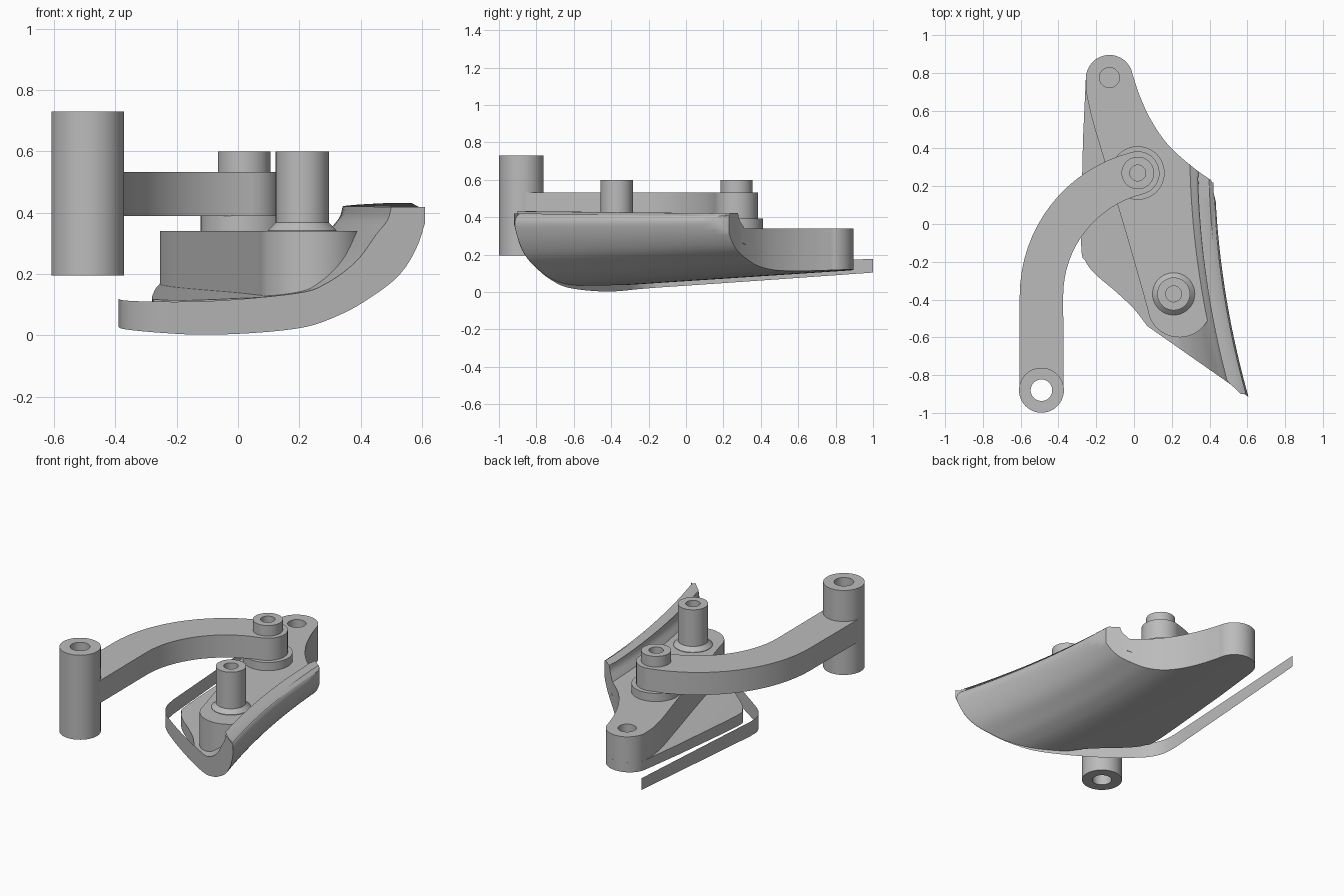
import bpy, bmesh, math
from mathutils import Vector

if "Cube" in bpy.data.objects:
    bpy.data.objects.remove(bpy.data.objects["Cube"])

grey = bpy.data.materials.new("plain grey")
grey.use_nodes = True
grey.diffuse_color = (0.5, 0.5, 0.5, 1)
grey.node_tree.nodes["Principled BSDF"].inputs["Base Color"].default_value = grey.diffuse_color


def make(name, verts, faces, recalc=True):
    mesh = bpy.data.meshes.new(name)
    mesh.from_pydata(verts, [], faces)
    bm = bmesh.new()
    bm.from_mesh(mesh)
    if recalc:
        bmesh.ops.recalc_face_normals(bm, faces=bm.faces)
    bm.to_mesh(mesh)
    bm.free()
    mesh.materials.append(grey)
    ob = bpy.data.objects.new(name, mesh)
    bpy.context.scene.collection.objects.link(ob)
    return ob


def prism(name, outline, bottom, top):
    """Upright solid; bottom is a height or a function of x and y."""
    n = len(outline)
    low = bottom if callable(bottom) else (lambda x, y: bottom)
    verts = [(x, y, low(x, y)) for x, y in outline] + [(x, y, top) for x, y in outline]
    sides = [(i, (i + 1) % n, n + (i + 1) % n, n + i) for i in range(n)]
    return make(name, verts, sides + [tuple(range(n)), tuple(range(n, 2 * n))])


def loft(name, rings, closed=True, caps=True):
    n = len(rings[0])
    verts = [p for r in rings for p in r]
    faces = [(k * n + i, k * n + (i + 1) % n, (k + 1) * n + (i + 1) % n, (k + 1) * n + i)
             for k in range(len(rings) - 1) for i in range(n if closed else n - 1)]
    if caps:
        faces += [tuple(range(n)), tuple(range(len(verts) - n, len(verts)))]
    return make(name, verts, faces)


def lathe(name, x, y, profile, caps=True, n=48):
    rings = [[(x + r * math.cos(2 * math.pi * i / n), y + r * math.sin(2 * math.pi * i / n), z)
              for i in range(n)] for r, z in profile]
    return loft(name, rings, caps=caps)


def arc(cx, cy, r, a, b, n=16):
    return [(cx + r * math.cos(math.radians(a + (b - a) * i / n)),
             cy + r * math.sin(math.radians(a + (b - a) * i / n))) for i in range(n + 1)]


def curve(points, n=6):
    """Smooth path through a few points."""
    p = [Vector(q) for q in points]
    p = [2 * p[0] - p[1]] + p + [2 * p[-1] - p[-2]]
    out = []
    for a, b, c, d in zip(p, p[1:], p[2:], p[3:]):
        for i in range(n):
            t = i / n
            out.append(0.5 * (2 * b + (c - a) * t + (2 * a - 5 * b + 4 * c - d) * t * t
                              + (3 * b - a - 3 * c + d) * t ** 3))
    return [tuple(q) for q in out + [p[-2]]]


def boolean(ob, cutter, kind):
    mod = ob.modifiers.new("cut", 'BOOLEAN')
    mod.operation, mod.object, mod.solver = kind, cutter, 'EXACT'
    bpy.context.view_layer.update()
    deps = bpy.context.evaluated_depsgraph_get()
    mesh = bpy.data.meshes.new_from_object(ob.evaluated_get(deps))
    ob.modifiers.clear()
    ob.data = mesh
    bpy.data.objects.remove(cutter)


# Curved shell surfaces: profiles measured inward from the bent side wall
rim_low = curve([(-1, .005), (-.85, .003), (-.6, 0), (-.345, .033), (-.22, .085),
                 (-.135, .145), (-.07, .205), (-.025, .28), (0, .37)])
skin = curve([(-1, .03), (-.85, .03), (-.6, .03), (-.345, .05), (-.22, .09),
              (-.135, .147), (-.07, .205), (-.025, .28), (0, .36), (-.008, .4), (-.03, .42)])
inner = curve([(-1, .1), (-.85, .1), (-.6, .11), (-.345, .145), (-.26, .18),
               (-.18, .25), (-.125, .335), (-.095, .38), (-.085, .42)])


def wall(y):
    return .44 - .08 * y + .11 * y * y


def tilt(z, y):
    return z + .07 * (y + .45) * (1 - z / .43)


def height(profile, x, y):
    u = x - wall(y)
    if u >= profile[-1][0]:
        return tilt(profile[-1][1], y)
    for (a, za), (b, zb) in zip(profile, profile[1:]):
        if a <= u <= b:
            return tilt(za + (zb - za) * (u - a) / (b - a), y)
    return tilt(profile[0][1], y)


# Shell: profile swept along the bent wall, trimmed to the plan outline
section = skin + inner[::-1]
rings = []
for k in range(31):
    y = -1.08 + 2.06 * k / 30
    rings.append([(wall(y) + u, y, tilt(z, y)) for u, z in section])
shell = loft("curved_shell", rings)
back_edge = curve([(.41, .23), (.3, .31), (.18, .42), (.09, .55), (.03, .68), (-.007, .79)])
plan = ([(.8, -1.051), (.8, .05), (.45, .05), (.425, .15)] + back_edge
        + arc(-.13, .77, .125, 10, 178)
        + curve([(-.27, .45), (-.28, -.1), (-.255, -.2), (-.2, -.27), (-.1, -.355),
                 (0, -.45), (.07, -.54)]))
boolean(shell, prism("trim", plan, -.5, 1), 'INTERSECT')

# Raised block on the shell, with a pin hole at the back
block_plan = ([(wall(y) - .08, y) for y in (-.43, -.3, -.15, 0, .12, .22)] + back_edge[1:]
              + arc(-.13, .77, .125, 10, 180)
              + curve([(-.25, .68), (-.22, .55), (-.17, .38), (-.03, -.09), (.075, -.46)], 4)
              + arc(.24, -.43, .17, 200, 345))
block = prism("raised_block", block_plan,
              lambda x, y: .5 * (height(skin, x, y) + min(.33, height(inner, x, y))), .34)
boolean(block, lathe("pin_hole", -.13, .775, [(.053, .22), (.053, .5)]), 'DIFFERENCE')

# Thin upright rim that follows the front edge and runs past the back
path = [(-.39, 1 - .1 * i) for i in range(11)]
path += curve([(-.39, -.09), (-.375, -.18), (-.32, -.262), (-.2, -.353)])
path += [(-.2 + .81 * i / 40, -.353 - .567 * i / 40) for i in range(1, 41)]
loft("edge_rim", [[(x, y, height(rim_low, x, y)) for x, y in path],
                  [(x, y, max(height(inner, x, y), height(rim_low, x, y) + .02)) for x, y in path]],
     closed=False, caps=False)

# Thin flange on top of the shell wall
flange = []
for k in range(21):
    t = k / 20
    ya, yb = -.83 + 1.08 * t, -.9 + 1.12 * t
    z = .432 - .012 * t
    flange.append([(wall(ya) - .09, ya, z), (wall(yb) - .035, yb, z), (wall(yb) - .008, yb, z - .015)])
loft("top_flange", flange, closed=False, caps=False)

# Swinging arm
arm_plan = (arc(-.49, -.88, .117, 180, 360) + arc(.179, -.38, .554, 180, 104)
            + arc(.02, .27, .115, -76, 104) + arc(.179, -.38, .784, 104, 180))
arm = prism("curved_arm", arm_plan, .39, .533)
boolean(arm, lathe("arm_hole", -.49, -.88, [(.09, .2), (.09, .8)]), 'DIFFERENCE')

# Turned parts
lathe("arm_end_tube", -.49, -.88,
      [(.119, .195), (.119, .73), (.057, .73), (.057, .195), (.119, .195)], caps=False)
lathe("pivot_washer", .02, .27, [(.142, .335), (.142, .392)])
lathe("pivot_cap", .02, .27, [(.086, .52), (.086, .6), (.042, .6), (.042, .5)])
lathe("standing_post", .21, -.37,
      [(.112, .335), (.112, .343), (.087, .368), (.087, .6), (.042, .6), (.042, .45)])

# Smooth shading with sharp edges kept
bpy.ops.object.select_all(action='DESELECT')
for ob in bpy.context.scene.objects:
    if ob.type == 'MESH':
        ob.select_set(True)
        bpy.context.view_layer.objects.active = ob
bpy.ops.object.shade_smooth_by_angle(angle=math.radians(30))
